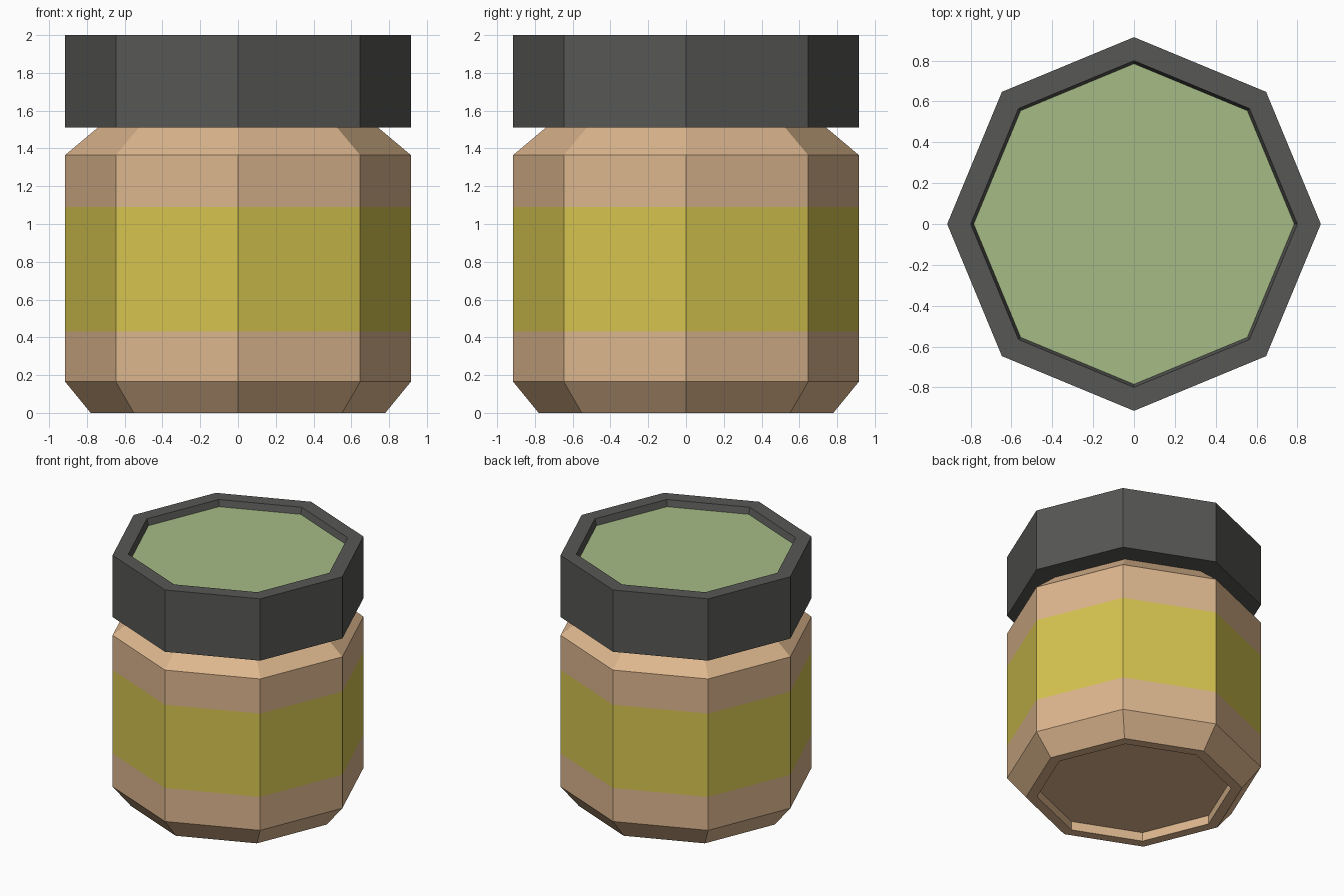
import bpy, bmesh
from math import cos, sin, pi

if "Cube" in bpy.data.objects:
    bpy.data.objects.remove(bpy.data.objects["Cube"])

SIDES = 8


def material(name, rgb):
    m = bpy.data.materials.new(name)
    m.diffuse_color = (*rgb, 1)
    m.use_nodes = True
    m.node_tree.nodes["Principled BSDF"].inputs["Base Color"].default_value = m.diffuse_color
    return m


tan = material("tan", (0.72, 0.47, 0.27))
yellow = material("yellow", (0.67, 0.55, 0.08))
dark = material("dark_grey", (0.095, 0.095, 0.09))
green = material("green", (0.38, 0.50, 0.24))


def lathe(name, profile, mats, bands):
    """Revolve (radius, z) points, listed bottom to top, and cap both ends.
    bands maps a profile segment (or 'top') to a material index."""
    bm = bmesh.new()
    rings = [[bm.verts.new((r * cos(2 * pi * i / SIDES), r * sin(2 * pi * i / SIDES), z))
              for i in range(SIDES)] for r, z in profile]
    for k, (a, b) in enumerate(zip(rings, rings[1:])):
        for i in range(SIDES):
            j = (i + 1) % SIDES
            bm.faces.new((a[i], a[j], b[j], b[i])).material_index = bands.get(k, 0)
    bm.faces.new(rings[0][::-1])
    bm.faces.new(rings[-1]).material_index = bands.get('top', 0)
    bmesh.ops.recalc_face_normals(bm, faces=bm.faces)
    me = bpy.data.meshes.new(name)
    bm.to_mesh(me)
    bm.free()
    for m in mats:
        me.materials.append(m)
    ob = bpy.data.objects.new(name, me)
    bpy.context.collection.objects.link(ob)
    return ob


# Jar body: recessed base, chamfers, label band and shoulder
lathe("jar_body",
      [(0.70, 0.07), (0.70, 0), (0.78, 0), (0.915, 0.165), (0.915, 0.43),
       (0.915, 1.09), (0.915, 1.365), (0.74, 1.512)],
      [tan, yellow], {4: 1})

# Lid: octagonal cap with a raised rim around a sunken green panel
lathe("jar_lid",
      [(0.915, 1.51), (0.915, 2.0), (0.80, 2.0), (0.785, 1.95)],
      [dark, green], {'top': 1})
